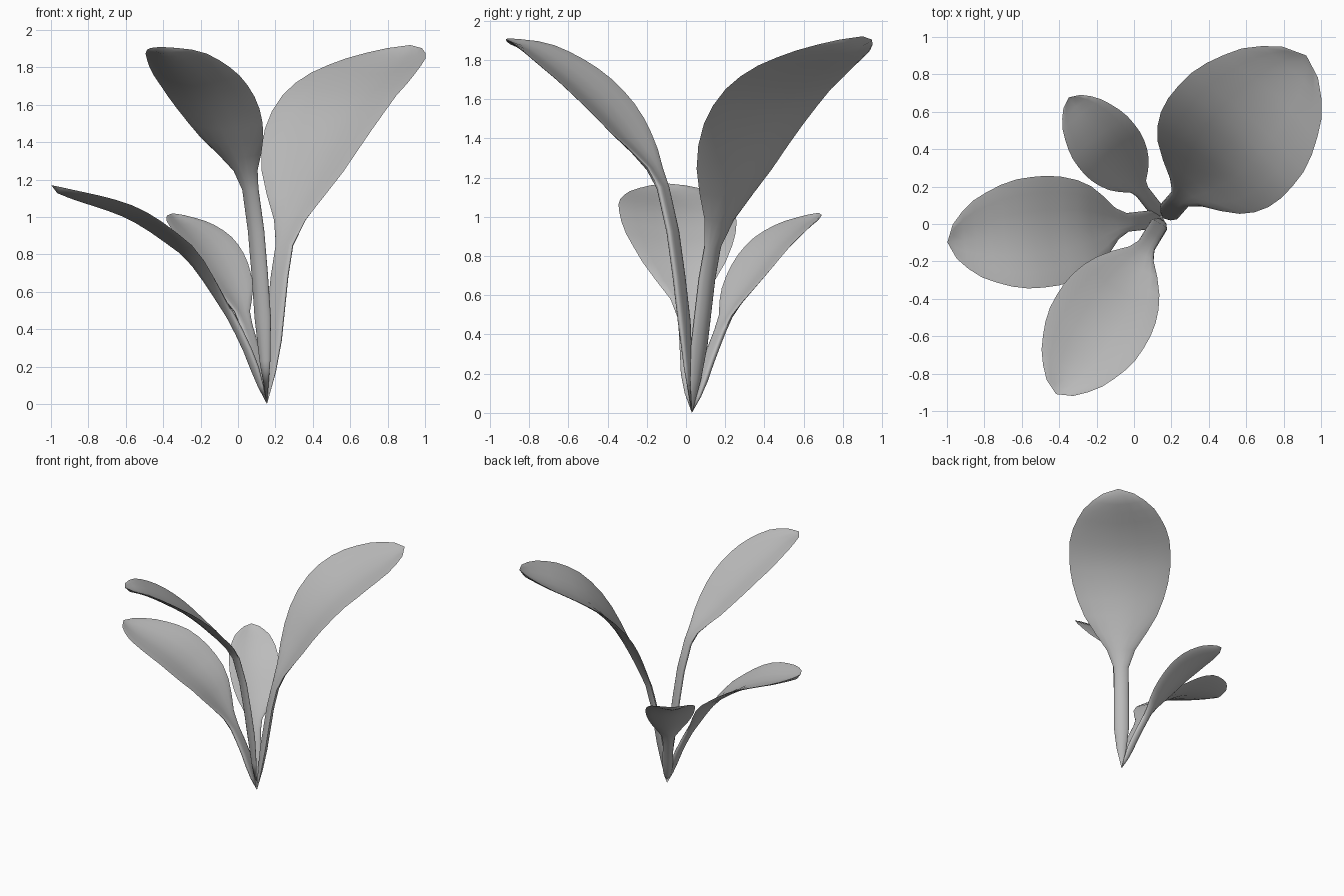
import bpy, bmesh, math
from mathutils import Vector

cube = bpy.data.objects.get("Cube")
if cube:
    bpy.data.objects.remove(cube, do_unlink=True)

grey = bpy.data.materials.new("leaf_grey")
grey.use_nodes = True
grey.diffuse_color = (0.5, 0.5, 0.5, 1)
grey.node_tree.nodes["Principled BSDF"].inputs["Base Color"].default_value = (0.5, 0.5, 0.5, 1)

ROOT = Vector((0.155, 0.03, 0))
SIDES = 16
STEM_ROWS, BLADE_ROWS = 5, 14
# Blade outline: fraction along the blade, fraction of its full half width
OUTLINE = [(0, 0), (0.1, 0.3), (0.25, 0.68), (0.35, 0.84), (0.45, 0.95), (0.55, 1),
           (0.7, 0.97), (0.85, 0.74), (0.94, 0.45), (0.98, 0.24), (1, 0)]


def outline(t):
    for (a, wa), (b, wb) in zip(OUTLINE, OUTLINE[1:]):
        if t <= b:
            return wa + (wb - wa) * (t - a) / (b - a)
    return 0


def smooth_path(points, steps=20):
    """Dense curve through all points."""
    p = [Vector(q) for q in points]
    p = [2 * p[0] - p[1]] + p + [2 * p[-1] - p[-2]]
    curve = []
    for a, b, c, d in zip(p, p[1:], p[2:], p[3:]):
        for i in range(steps):
            t = i / steps
            curve.append(b + 0.5 * t * (c - a + t * (2 * a - 5 * b + 4 * c - d
                                                    + t * (3 * (b - c) + d - a))))
    return curve + [p[-2]]


def at_fraction(curve, t):
    """Point and tangent at a fraction of the curve's length."""
    lengths = [(b - a).length for a, b in zip(curve, curve[1:])]
    left = t * sum(lengths)
    for i, step in enumerate(lengths):
        if left <= step or i == len(lengths) - 1:
            direction = curve[i + 1] - curve[i]
            return curve[i] + direction * min(1, left / step), direction.normalized()
        left -= step


def make_leaf(name, heading, half_width, stem_width, profile):
    """Loft a stem and cupped blade along a (reach, height) profile."""
    out = Vector((heading[0], heading[1], 0)).normalized()
    side = Vector((-out.y, out.x, 0))
    up = Vector((0, 0, 1))
    curve = smooth_path(profile)
    neck = 2 * 20
    stem, blade = curve[:neck + 1], curve[neck:]

    # Stations: point, tangent, half width, half thickness, cup depth
    stations = []
    for i in range(1, STEM_ROWS):
        t = i / STEM_ROWS
        grow = min(1, t / 0.3)
        stations.append((*at_fraction(stem, t), stem_width * grow, 0.022 * grow, 0.01 * grow))
    for i in range(BLADE_ROWS):
        t = 1 - (1 - i / BLADE_ROWS) ** 1.3
        f = outline(t)
        width = max(half_width * f, stem_width * (1 - t) ** 2)
        thick = 0.009 + 0.013 * max(0, 1 - 4 * t)
        stations.append((*at_fraction(blade, t), width, thick, 0.01 + 0.15 * half_width * f))

    bm = bmesh.new()
    rings = []
    for point, tangent, width, thick, cup in stations:
        centre = ROOT + out * point.x + up * point.y
        normal = up * tangent.x - out * tangent.y
        ring = []
        for k in range(SIDES):
            a = math.tau * k / SIDES
            u = math.cos(a)
            lift = cup * (abs(u) ** 1.5 - 1) + thick * math.sin(a)
            ring.append(bm.verts.new(centre + side * width * u + normal * lift))
        rings.append(ring)
    for lower, upper in zip(rings, rings[1:]):
        for k in range(SIDES):
            n = (k + 1) % SIDES
            bm.faces.new((lower[k], lower[n], upper[n], upper[k]))
    # Pointed root and tip
    for ring, end in ((rings[0], profile[0]), (rings[-1], profile[-1])):
        apex = bm.verts.new(ROOT + out * end[0] + up * end[1])
        for k in range(SIDES):
            bm.faces.new((ring[k], ring[(k + 1) % SIDES], apex))
    bmesh.ops.recalc_face_normals(bm, faces=bm.faces)

    mesh = bpy.data.meshes.new(name)
    bm.to_mesh(mesh)
    bm.free()
    mesh.materials.append(grey)
    leaf = bpy.data.objects.new(name, mesh)
    bpy.context.collection.objects.link(leaf)
    bpy.ops.object.select_all(action='DESELECT')
    leaf.select_set(True)
    bpy.context.view_layer.objects.active = leaf
    bpy.ops.object.shade_smooth_by_angle(angle=math.radians(50))


make_leaf("large_back_leaf", (0.66, 0.75), 0.41, 0.06,
          [(0, 0), (0.06, 0.42), (0.14, 0.85), (0.33, 1.33), (0.53, 1.6),
           (0.74, 1.75), (0.94, 1.84), (1.16, 1.92)])
make_leaf("tall_front_leaf", (-0.52, -0.855), 0.275, 0.05,
          [(0, 0), (0.06, 0.6), (0.17, 1.15), (0.39, 1.46), (0.58, 1.65),
           (0.76, 1.78), (0.95, 1.88), (1.1, 1.91)])
make_leaf("low_side_leaf", (-0.994, -0.11), 0.3, 0.05,
          [(0, 0), (0.075, 0.24), (0.19, 0.48), (0.35, 0.75), (0.47, 0.88),
           (0.75, 1.06), (1.16, 1.17)])
make_leaf("small_back_leaf", (-0.615, 0.79), 0.19, 0.04,
          [(0, 0), (0.08, 0.21), (0.18, 0.42), (0.28, 0.61), (0.467, 0.83),
           (0.64, 0.95), (0.82, 1.02)])
